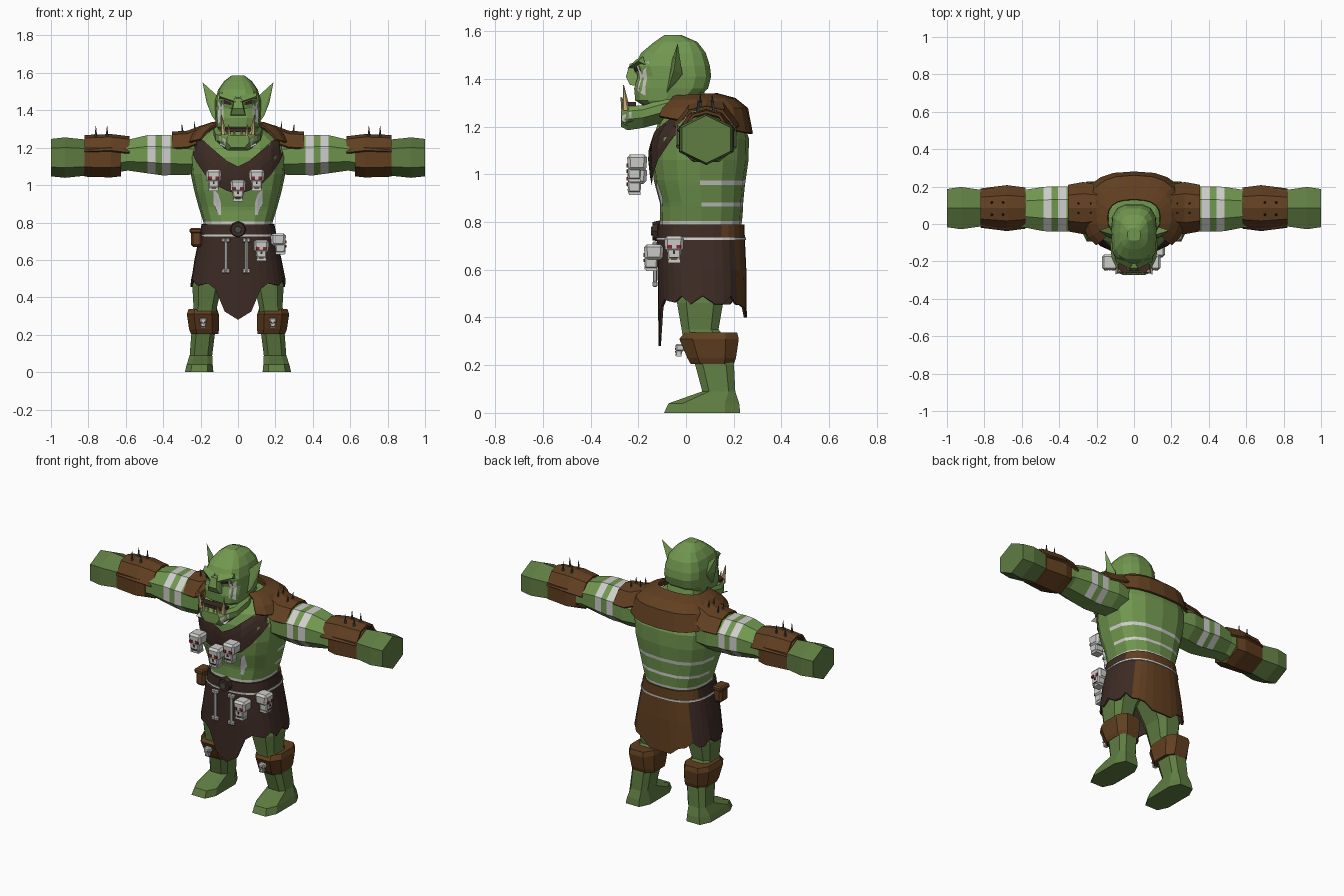
import bpy, bmesh, math
from mathutils import Vector, Matrix
from mathutils.bvhtree import BVHTree

if "Cube" in bpy.data.objects:
    bpy.data.objects.remove(bpy.data.objects["Cube"])

COL = {"skin green": (.165, .31, .078), "dark skin green": (.115, .205, .055),
       "leather brown": (.12, .05, .015), "dark leather": (.046, .024, .018),
       "bone white": (.62, .62, .60), "tusk ivory": (.6, .45, .2),
       "spike metal": (.06, .075, .065), "socket red": (.25, .02, .03)}
MATS = {}
for n, c in COL.items():
    MATS[n] = bpy.data.materials.new(n)
    MATS[n].diffuse_color = (*c, 1)
GREEN, DGREEN, BROWN, DARK, WHITE, IVORY, METAL, RED = COL


def finish(name, bm, mat, rule=None, solid=0):
    bmesh.ops.recalc_face_normals(bm, faces=bm.faces)
    me = bpy.data.meshes.new(name)
    slots = [mat]
    for f in bm.faces:
        m = (rule(f.calc_center_median()) if rule else None) or mat
        if m not in slots:
            slots.append(m)
        f.material_index = slots.index(m)
    bm.to_mesh(me)
    bm.free()
    for m in slots:
        me.materials.append(MATS[m])
    ob = bpy.data.objects.new(name, me)
    bpy.context.collection.objects.link(ob)
    if solid:
        md = ob.modifiers.new("thickness", "SOLIDIFY")
        md.thickness, md.offset = solid, 0
    return ob


def loft(name, rings, mat, rule=None, closed=True, caps=True, solid=0):
    bm = bmesh.new()
    rows = [[bm.verts.new(p) for p in r] for r in rings]
    n = len(rows[0])
    for a, b in zip(rows, rows[1:]):
        for i in range(n if closed else n - 1):
            j = (i + 1) % n
            bm.faces.new((a[i], a[j], b[j], b[i]))
    if caps and closed:
        bm.faces.new(rows[0])
        bm.faces.new(rows[-1])
    return finish(name, bm, mat, rule, solid)


def hull(name, pts, mat):
    bm = bmesh.new()
    for p in pts:
        bm.verts.new(p)
    bmesh.ops.convex_hull(bm, input=bm.verts)
    return finish(name, bm, mat)


def box(name, c, size, mat, mtx=Matrix(), taper=1, bevel=0):
    bm = bmesh.new()
    bmesh.ops.create_cube(bm, size=1)
    for v in bm.verts:
        k = taper if v.co.z < 0 else 1
        v.co = Vector((v.co.x * size[0] * k, v.co.y * size[1] * k, v.co.z * size[2])) + Vector(c)
    if bevel:
        bmesh.ops.bevel(bm, geom=bm.edges[:], offset=bevel, segments=1, affect='EDGES')
    bm.transform(mtx)
    return finish(name, bm, mat)


def cone(name, a, b, r1, r2, mat, n=6):
    a, b = Vector(a), Vector(b)
    bm = bmesh.new()
    bmesh.ops.create_cone(bm, cap_ends=True, segments=n, radius1=r1, radius2=r2, depth=(b - a).length)
    bm.transform(Matrix.Translation((a + b) / 2) @ (b - a).to_track_quat('Z', 'Y').to_matrix().to_4x4())
    return finish(name, bm, mat)


def se(a, p):
    f = lambda t: math.copysign(abs(t) ** (2 / p), t) if abs(t) > 1e-6 else 0
    return f(math.cos(a)), f(math.sin(a))


def ring(z, hx, y0, y1, cx=0, n=16, p=2.6, off=0):
    out = []
    for i in range(n):
        c, s = se(2 * math.pi * (i + off) / n, p)
        out.append((cx + hx * c, (y0 + y1) / 2 + (y1 - y0) / 2 * s, z))
    return out


def ring_x(x, cy, ry, cz, rz, n=8, off=.5):
    k = 1 / math.cos(math.pi / n)
    return [(x, cy + ry * k * math.cos(2 * math.pi * (i + off) / n),
             cz + rz * (k if n == 8 else 1) * math.sin(2 * math.pi * (i + off) / n)) for i in range(n)]


def tree(ob):
    return BVHTree.FromPolygons([v.co for v in ob.data.vertices], [p.vertices[:] for p in ob.data.polygons])


def plate(name, surf, cols, mat, lift=.006, rows=5):
    """Thin sheet laid on the front of a surface; cols are (x, low z, high z)."""
    grid, last = [], -.1
    for x, lo, hi in cols:
        col = []
        for k in range(rows):
            z = lo + (hi - lo) * k / (rows - 1)
            hit = surf.ray_cast(Vector((x, -2, z)), Vector((0, 1, 0)))[0]
            last = hit.y if hit else last
            col.append((x, last - lift, z))
        grid.append(col)
    return loft(name, grid, mat, closed=False)


# Torso with painted back stripes and waist band
def torso_paint(c):
    if .79 < c.z < .805 or (c.y > .1 and (.865 < c.z < .882 or .955 < c.z < .975)):
        return WHITE

torso = loft("torso", [ring(*r) for r in [
    (.6, .17, -.08, .2), (.79, .183, -.108, .233), (.805, .186, -.108, .235), (.865, .205, -.108, .24),
    (.882, .21, -.11, .24), (.955, .23, -.13, .247), (.975, .235, -.135, .25), (1.06, .253, -.145, .262),
    (1.15, .26, -.14, .264), (1.22, .24, -.115, .24), (1.27, .18, -.075, .19), (1.31, .12, -.06, .13)]],
    GREEN, torso_paint)
chest = tree(torso)
loft("neck", [ring(1.2, .13, -.09, .12, n=10), ring(1.38, .09, -.08, .07, n=10)], GREEN)

# Head, jaw and face
skull_shape = loft("head", [ring(*r, n=14, p=3) for r in [
    (1.25, .09, -.12, .02), (1.31, .115, -.215, .04), (1.36, .122, -.22, .095), (1.41, .124, -.205, .108),
    (1.455, .122, -.22, .103), (1.51, .106, -.19, .085), (1.555, .075, -.135, .05), (1.585, .035, -.09, -.02)]], GREEN)
face = tree(skull_shape)
jaw_rings = []
for y, hx, lo, hi in [(-.272, .06, 1.2, 1.265), (-.245, .09, 1.185, 1.285), (-.18, .12, 1.195, 1.29),
                      (-.08, .13, 1.22, 1.32), (.02, .1, 1.26, 1.33)]:
    h = hi - lo
    half = [(.6, 0), (1, .45), (1, .8), (.85, 1)]
    pts = half + [(-x, t) for x, t in reversed(half)]
    jaw_rings.append([(hx * x, y, lo + h * t) for x, t in pts])
jaw = loft("jaw", jaw_rings, GREEN)
chin = tree(jaw)
box("mouth", (0, -.235, 1.295), (.17, .05, .018), DARK)
hull("nose", [(s * w, y, z) for s in (-1, 1) for w, y, z in
     [(.04, -.235, 1.375), (.042, -.2, 1.37), (.028, -.252, 1.41), (.018, -.235, 1.465), (.02, -.19, 1.47)]], GREEN)
for s in (-1, 1):
    hull("brow", [(s * x, y, z) for x, y, z in [(.012, -.245, 1.445), (.012, -.21, 1.48), (.1, -.2, 1.475),
         (.1, -.18, 1.495), (.012, -.21, 1.44), (.1, -.17, 1.46)]], GREEN)
    plate("eye", face, [(s * .035, 1.427, 1.442), (s * .075, 1.435, 1.455)], DARK, .005, 2)
    plate("cheek_paint", face, [(s * .078, 1.35, 1.455), (s * .106, 1.33, 1.475)], WHITE)
    plate("chin_paint", chin, [(s * .068, 1.2, 1.245), (s * .1, 1.215, 1.265)], WHITE)
    cone("large_tusk", (s * .075, -.25, 1.27), (s * .088, -.262, 1.375), .017, .002, IVORY)
    cone("small_tusk", (s * .048, -.262, 1.26), (s * .05, -.272, 1.325), .011, .002, IVORY)
    cone("tooth", (s * .02, -.262, 1.26), (s * .02, -.268, 1.3), .008, .001, IVORY)
    hull("ear", [(s * x, y, z) for x, y, z in [(.11, -.085, 1.33), (.108, -.06, 1.475), (.19, -.035, 1.55),
         (.168, -.05, 1.44), (.13, -.015, 1.42), (.14, -.07, 1.37)]], GREEN)

# Shoulder mantle open at the front, chest bib, belly paint
def mantle_ring(hx, cy, ry, z, dz):
    out = []
    for k in range(17):
        a = math.radians(-48 + 276 * k / 16)
        c, s = se(a, 2.6)
        out.append((hx * c, cy + ry * s, z + dz * s))
    return out

loft("shoulder_mantle", [mantle_ring(.272, .06, .215, 1.21, -.04), mantle_ring(.24, .06, .195, 1.275, 0),
     mantle_ring(.2, .055, .15, 1.31, .005), mantle_ring(.14, .03, .1, 1.33, .005)],
     BROWN, closed=False, solid=.012)
bib = [(0, .95, 1.1), (.06, .97, 1.13), (.12, 1.0, 1.18), (.18, 1.06, 1.235), (.22, 1.12, 1.25), (.24, 1.16, 1.22)]
plate("chest_bib", chest, [(-x, a, b) for x, a, b in bib[:0:-1]] + bib, DARK, .014)
for s in (-1, 1):
    plate("belly_paint", chest, [(s * .09, .84, .9), (s * .105, .84, .95), (s * .13, .9, .98)], WHITE)

# Arms, bracers, hands and spiked pads
def arm_paint(c):
    if c.z > 1.08 and (.362 < abs(c.x) < .405 or .44 < abs(c.x) < .485):
        return WHITE

def strap(name, s, sections, mat):
    prof = [(-1, -.085), (-.55, -.015), (0, 0), (.55, -.015), (1, -.085)]
    loft(name, [[(s * x, .085 + w * u, top + v) for u, v in prof] for x, w, top in sections],
         mat, closed=False, solid=.012)

for s in (-1, 1):
    loft("upper_arm", [ring_x(s * x, cy, ry, cz, rz) for x, cy, ry, cz, rz in [
        (.2, .09, .11, 1.15, .09), (.29, .09, .122, 1.155, .102), (.362, .08, .12, 1.16, .107),
        (.405, .08, .121, 1.16, .108), (.44, .08, .121, 1.163, .106), (.485, .08, .118, 1.165, .102),
        (.59, .082, .1, 1.16, .082), (.66, .085, .095, 1.15, .085)]], GREEN, arm_paint)
    loft("bracer", [ring_x(s * x, .085, ry, 1.147, rz, 6) for x, ry, rz in
                    [(.625, .1, .1), (.68, .114, .106), (.82, .1, .102)]], BROWN)
    loft("hand", [ring_x(s * x, .085, ry, 1.147, rz, 6) for x, ry, rz in
                  [(.8, .095, .095), (.925, .113, .108), (1.0, .102, .1)]], DGREEN)
    strap("bracer_pad", s, [(.58, .105, 1.255), (.68, .118, 1.267), (.82, .1, 1.262)], BROWN)
    strap("shoulder_pad", s, [(.19, .12, 1.315), (.27, .135, 1.285), (.352, .12, 1.28)], BROWN)
    for x in (.7, .76):
        for y in (.05, .115):
            cone("bracer_spike", (s * x, y, 1.25), (s * x, y, 1.315), .009, .001, METAL, 5)
    for x, z in ((.23, 1.28), (.295, 1.265)):
        for y in (.06, .11):
            cone("shoulder_spike", (s * x, y, z), (s * (x + .005), y, z + .06), .008, .001, METAL, 5)

# Legs with feet, and knee guards
for s in (-1, 1):
    loft("leg", [ring(z, hx, y0, y1, s * cx, 8, 3.4, .5) for z, cx, hx, y0, y1 in [
        (0, .208, .08, -.1, .235), (.04, .205, .073, -.08, .23), (.09, .198, .063, .065, .21),
        (.2, .187, .066, .035, .205), (.3, .183, .068, -.015, .18), (.35, .175, .066, -.022, .14),
        (.46, .165, .083, -.042, .16), (.6, .11, .1, -.06, .17)]], DGREEN)
    loft("knee_guard", [ring(z, hx, y0, y1, s * cx, 8, 3, .5) for z, cx, hx, y0, y1 in [
        (.205, .178, .078, .015, .205), (.23, .182, .084, .0, .215), (.31, .188, .09, -.035, .228),
        (.338, .188, .08, -.01, .22)]], BROWN)

# Ragged skirt with long front and back flaps, belt cord and buckle
def lerp(t, table):
    for (a, u), (b, v) in zip(table, table[1:]):
        if t <= b:
            return u + (v - u) * (t - a) / (b - a)
    return table[-1][1]

hem = []
for i, (x, y, _) in enumerate(ring(0, .25, -.11, .25, n=32)):
    d = abs(x)
    side = .455 + .035 * (i % 3 == 0)
    if y < -.04:
        z = lerp(d, [(0, .28), (.08, .33), (.115, .44), (.16, .475), (.25, .455)])
    else:
        z = lerp(d, [(0, .4), (.07, .4), (.13, .45), (.2, side)]) if y > .18 else side
    hem.append((x, y, z))
def skirt_ring(z, hx, y0, y1):
    return ring(z, hx, y0, y1, n=32)
loft("skirt", [skirt_ring(.79, .19, -.115, .24), skirt_ring(.725, .202, -.117, .242),
     skirt_ring(.6, .228, -.114, .248), hem], DARK,
     lambda c: BROWN if (c.y > .16 and (abs(c.x) < .17 or c.z > .72)) else None, caps=False, solid=.01)
loft("belt_cord", [skirt_ring(.725, .209, -.124, .249), skirt_ring(.735, .207, -.124, .249)],
     WHITE, caps=False, solid=.004)
cone("belt_buckle", (0, -.11, .762), (0, -.14, .762), .045, .038, DARK, 8)
cone("buckle_boss", (0, -.13, .762), (0, -.146, .762), .022, .018, METAL, 8)
box("pouch", (-.222, -.02, .715), (.06, .08, .09), BROWN, bevel=.012)
box("pouch_flap", (-.225, -.02, .755), (.066, .086, .03), BROWN, bevel=.008)

# Hanging bones
for x in (-.065, .045):
    cone("bone_shaft", (x, -.13, .545), (x, -.13, .7), .009, .009, WHITE)
    for z in (.54, .705):
        for d in (-.011, .011):
            box("bone_knob", (x + d, -.13, z), (.022, .022, .026), WHITE, bevel=.006)

# Trophy skulls
def trophy(loc, k=1, turn=0):
    m = Matrix.Translation(loc) @ Matrix.Rotation(turn, 4, 'Z') @ Matrix.Scale(k, 4)
    box("trophy_cranium", (0, 0, .025), (.088, .088, .07), WHITE, m, .9, .013)
    box("trophy_muzzle", (0, -.012, -.022), (.062, .06, .05), WHITE, m, .9, .006)
    box("trophy_jaw", (0, -.01, -.052), (.055, .05, .014), WHITE, m)
    for s in (-1, 1):
        box("trophy_eye", (s * .02, -.043, .012), (.02, .006, .017), RED, m)
        box("trophy_tooth", (s * .018, -.036, -.043), (.01, .008, .018), WHITE, m)
    box("trophy_nose", (0, -.043, -.012), (.01, .005, .014), DARK, m)
    box("trophy_mouth", (0, -.0395, -.036), (.04, .005, .006), DARK, m)

for x, z in ((-.13, 1.025), (0, .97), (.1, 1.025)):
    trophy((x, -.205, z), .97)
trophy((.125, -.135, .65), .95)
trophy((.215, -.05, .685), .95, math.pi / 2)
for s in (-1, 1):
    trophy((s * .186, -.025, .262), .45)

for m in bpy.data.materials:
    if m.users and not m.is_grease_pencil:
        m.use_nodes = True
        m.node_tree.nodes["Principled BSDF"].inputs["Base Color"].default_value = m.diffuse_color
